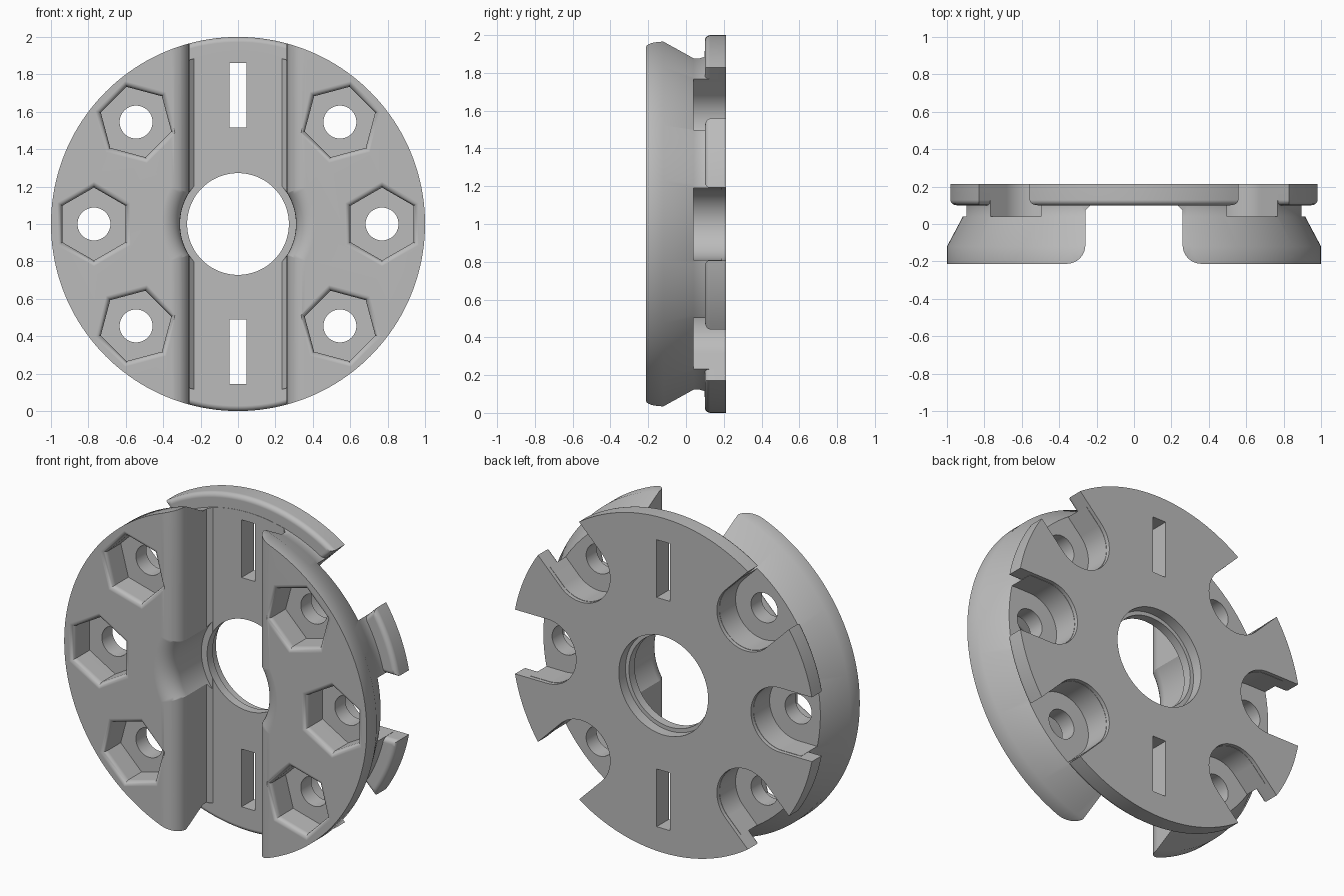
import bpy, bmesh
from math import sin, cos, pi, radians, atan2

if "Cube" in bpy.data.objects:
    bpy.data.objects.remove(bpy.data.objects["Cube"])

FRONT, BACK = -0.213, 0.213
FLANGE = 0.10     # front of the rear flange
FLOOR = 0.098     # channel floor
SEAT = 0.04       # where the cone meets the neck
BOLTS = [(s * x, 1 + z) for s in (1, -1)
         for x, z in ((0.77, 0), (0.545, 0.545), (0.545, -0.545))]


def loft(name, rings):
    """Closed solid through rings of equal point count."""
    bm = bmesh.new()
    loops = [[bm.verts.new(p) for p in ring] for ring in rings]
    count = len(loops[0])
    for a, b in zip(loops, loops[1:]):
        for i in range(count):
            j = (i + 1) % count
            bm.faces.new((a[i], a[j], b[j], b[i]))
    bm.faces.new(loops[0])
    bm.faces.new(loops[-1])
    bmesh.ops.recalc_face_normals(bm, faces=bm.faces[:])
    mesh = bpy.data.meshes.new(name)
    bm.to_mesh(mesh)
    bm.free()
    ob = bpy.data.objects.new(name, mesh)
    bpy.context.collection.objects.link(ob)
    return ob


def turned(name, profile, sides=128, centre=(0, 1), turn=0):
    """Loft (radius, y) rings about an axis along y."""
    angles = [turn + 2 * pi * i / sides for i in range(sides)]
    return loft(name, [[(centre[0] + r * cos(a), y, centre[1] + r * sin(a)) for a in angles]
                       for r, y in profile])


def pocket(x, z, profile):
    """Rear pocket, round at the bolt and open at the rim."""
    a = atan2(z - 1, x)
    rings = []
    for r, y in profile:
        arc = [(x + r * cos(a + t), y, z + r * sin(a + t))
               for t in (pi / 2 + pi * i / 32 for i in range(33))]
        ends = [(p[0] + 0.6 * cos(a), y, p[2] + 0.6 * sin(a)) for p in (arc[0], arc[-1])]
        rings.append([ends[0]] + arc + [ends[1]])
    return loft("pocket_cutter", rings)


def quarter(radius, steps):
    """Offsets (inward, along) of a quarter round."""
    return [(radius * (1 - cos(t)), radius * (1 - sin(t)))
            for t in (pi / 2 * (1 - i / steps) for i in range(steps + 1))]


def rounded_rim(r, radius, steps=8):
    """Profile of a convex lip that flares out to the front face."""
    arc = [(r + d, FRONT + h) for d, h in quarter(radius, steps)]
    return [(arc[0][0], FRONT - 0.05)] + arc


def volume(mesh):
    bm = bmesh.new()
    bm.from_mesh(mesh)
    result = bm.calc_volume()
    bm.free()
    return result


def boolean(target, tool, operation="DIFFERENCE"):
    """Combine two solids, trying the second solver if the first fails."""
    before = volume(target.data)
    for solver in ("MANIFOLD", "EXACT"):
        mod = target.modifiers.new("boolean", "BOOLEAN")
        mod.operation, mod.solver, mod.object = operation, solver, tool
        graph = bpy.context.evaluated_depsgraph_get()
        graph.update()
        mesh = bpy.data.meshes.new_from_object(target.evaluated_get(graph))
        target.modifiers.remove(mod)
        if 1e-5 < abs(volume(mesh) - before) < 0.5 * before:
            target.data = mesh
            break
    bpy.data.objects.remove(tool)


# Rear flange with open notches, front edges rounded
EDGE = quarter(0.028, 4)
flange = turned("flange", [(1 - d, FLANGE + h) for d, h in EDGE] + [(1, BACK)], 160)
for x, z in BOLTS:
    flare = [(0.192 + d, FLANGE + h) for d, h in EDGE]
    boolean(flange, pocket(x, z, [(flare[0][0], 0)] + flare + [(0.192, 0.4)]))

# Front body: straight rim, conical back and narrower neck
body = turned("clamp_disc", [(1, FRONT), (1, -0.12), (0.915, SEAT), (0.915, 0.19)], 160)
boolean(body, flange, "UNION")

# Rear pockets
for x, z in BOLTS:
    boolean(body, pocket(x, z, [(0.19, SEAT - 0.001), (0.19, 0.4)]))

# Vertical channel with rounded lips and chamfered floor corners
side = rounded_rim(0.26, 0.1) + [(0.26, FLOOR - 0.025), (0.235, FLOOR)]
outline = side + [(-x, y) for x, y in reversed(side)]
boolean(body, loft("channel_cutter", [[(x, y, z) for x, y in outline] for z in (-0.2, 2.2)]))

# Central recess, through hole and rear counterbore
boolean(body, turned("recess_cutter", rounded_rim(0.31, 0.1) + [(0.31, FLOOR - 0.001)]))
boolean(body, turned("bore_cutter", [(0.272, -0.4), (0.272, 0.15), (0.295, 0.15), (0.295, 0.4)]))

# Hexagonal nut sockets and bolt holes
for x, z in BOLTS:
    turn = atan2(z - 1, x) + radians(30)
    boolean(body, turned("socket_cutter", rounded_rim(0.195, 0.032, 5) + [(0.195, -0.06)],
                         6, (x, z), turn))
    boolean(body, turned("bolt_cutter", [(0.088, -0.4), (0.088, 0.4)], 48, (x, z)))

# Strap slots
for z in (0.145, 1.515):
    corners = [(-0.045, z), (0.045, z), (0.045, z + 0.345), (-0.045, z + 0.345)]
    boolean(body, loft("strap_cutter", [[(x, y, h) for x, h in corners] for y in (-0.4, 0.4)]))

# Grey plastic
grey = bpy.data.materials.new("grey_plastic")
grey.use_nodes = True
colour = (0.5, 0.5, 0.5, 1)
grey.diffuse_color = colour
grey.node_tree.nodes["Principled BSDF"].inputs["Base Color"].default_value = colour
body.data.materials.clear()
body.data.materials.append(grey)

# Smooth rounds, keep flats flat
bpy.ops.object.select_all(action="DESELECT")
body.select_set(True)
bpy.context.view_layer.objects.active = body
bpy.ops.object.shade_smooth_by_angle(angle=radians(30))
body.modifiers.new("flat_faces", "WEIGHTED_NORMAL").keep_sharp = True
